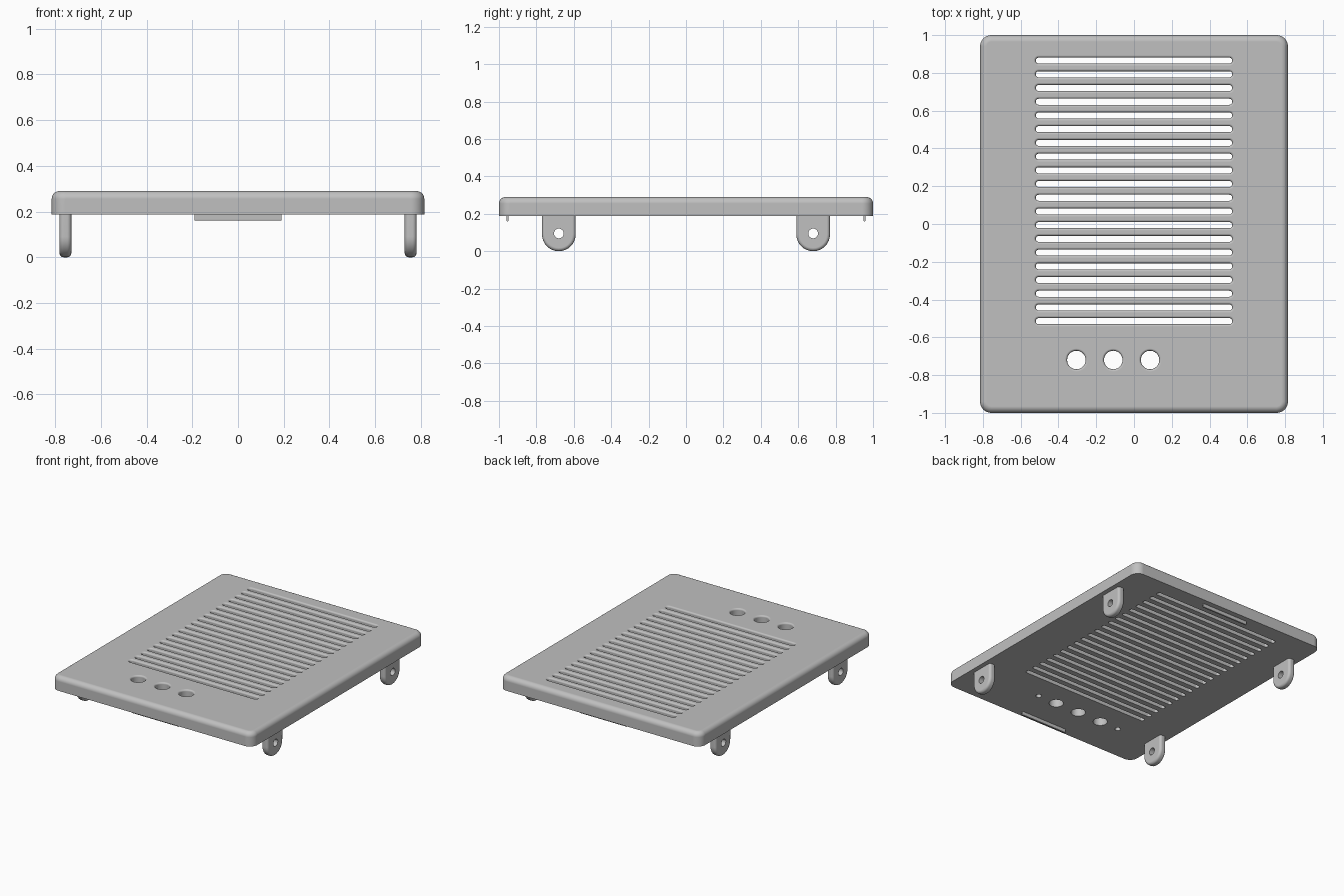
import bpy, bmesh, math
from mathutils import Vector

if "Cube" in bpy.data.objects:
    bpy.data.objects.remove(bpy.data.objects["Cube"], do_unlink=True)

grey = bpy.data.materials.new("light grey plastic")
grey.use_nodes = True
COLOUR = (0.527, 0.527, 0.527, 1)
grey.diffuse_color = COLOUR
grey.node_tree.nodes["Principled BSDF"].inputs["Base Color"].default_value = COLOUR

BOTTOM, TOP = 0.187, 0.29


def rounded_rect(hx, hy, r, steps=8):
    """Outline of a rounded rectangle; also gives stadiums and circles."""
    points = []
    for k, (sx, sy) in enumerate([(1, 1), (-1, 1), (-1, -1), (1, -1)]):
        for i in range(steps + 1):
            a = math.pi / 2 * (k + i / steps)
            points.append((sx * (hx - r) + r * math.cos(a), sy * (hy - r) + r * math.sin(a)))
    return points


def loft(bm, centre, half, r, levels, axis="z"):
    """Stack rounded rectangles; each level is (distance along axis, outline growth)."""
    rings = []
    for d, grow in levels:
        outline = rounded_rect(half[0] + grow, half[1] + grow, r + grow)
        ring = []
        for u, v in outline:
            p = Vector((u, v, d)) if axis == "z" else Vector((d, u, v))
            ring.append(bm.verts.new(p + Vector(centre)))
        rings.append(ring)
    n = len(rings[0])
    for low, high in zip(rings, rings[1:]):
        for i in range(n):
            j = (i + 1) % n
            bm.faces.new((low[i], low[j], high[j], high[i]))
    bm.faces.new(rings[0][::-1])
    bm.faces.new(rings[-1])


def finish(bm, name):
    bmesh.ops.remove_doubles(bm, verts=bm.verts, dist=0.00001)
    bmesh.ops.recalc_face_normals(bm, faces=bm.faces)
    mesh = bpy.data.meshes.new(name)
    bm.to_mesh(mesh)
    bm.free()
    mesh.materials.append(grey)
    ob = bpy.data.objects.new(name, mesh)
    bpy.context.collection.objects.link(ob)
    return ob


def activate(ob):
    bpy.ops.object.select_all(action="DESELECT")
    ob.select_set(True)
    bpy.context.view_layer.objects.active = ob


def cut(ob, cutter):
    cutter.hide_render = True
    activate(ob)
    mod = ob.modifiers.new("cut", "BOOLEAN")
    mod.operation, mod.solver, mod.object = "DIFFERENCE", "EXACT", cutter
    bpy.ops.object.modifier_apply(modifier=mod.name)
    bpy.data.objects.remove(cutter, do_unlink=True)


def smooth(ob):
    activate(ob)
    bpy.ops.object.shade_smooth_by_angle(angle=math.radians(35))
    mod = ob.modifiers.new("even_shading", "WEIGHTED_NORMAL")
    mod.keep_sharp = True
    mod.weight = 100


def quarter(radius, steps=5):
    """Pairs (along, across) round a quarter-circle edge."""
    for i in range(steps + 1):
        a = math.pi / 2 * i / steps
        yield radius * math.sin(a), radius * (1 - math.cos(a))


# Panel with rounded corners and a rounded top edge
EDGE = 0.035
bm = bmesh.new()
loft(bm, (0, 0, 0), (0.815, 1), 0.06,
     [(BOTTOM, 0)] + [(TOP - EDGE + up, -inward) for up, inward in quarter(EDGE)])
panel = finish(bm, "panel")

# Vent slots and round button holes, softened at the top
LIP = 0.012
flare = [(BOTTOM - 0.05, 0)] + [(TOP - LIP + up, out) for up, out in quarter(LIP)]
flare.append((TOP + 0.02, LIP))
bm = bmesh.new()
for i in range(20):
    loft(bm, (0, 0.865 - i * 0.0726, 0), (0.52, 0.016), 0.0159, flare)
for x in (-0.305, -0.11, 0.085):
    loft(bm, (x, -0.72, 0), (0.049, 0.049), 0.049, flare)
# Blind screw holes underneath
for side in (-1, 1):
    loft(bm, (-0.11 + side * 0.35, -0.72, 0), (0.02, 0.02), 0.02,
         [(BOTTOM - 0.05, 0), (BOTTOM + 0.06, 0)])
cut(panel, finish(bm, "opening_cutter"))
smooth(panel)

# Four mounting lugs with rounded edges and a cross hole
HALF, ROUND = 0.026, 0.018
side_curve = [(HALF - ROUND + along, -inward) for along, inward in quarter(ROUND)]
lug_levels = [(-d, g) for d, g in reversed(side_curve)] + side_curve
for x, x_name in ((-0.755, "right"), (0.755, "left")):
    for y, y_name in ((-0.68, "front"), (0.68, "back")):
        bm = bmesh.new()
        loft(bm, (x, y, 0.14), (0.09, 0.14), 0.09, lug_levels, "x")
        lug = finish(bm, f"{y_name}_{x_name}_lug")
        bm = bmesh.new()
        loft(bm, (x, y, 0.095), (0.026, 0.026), 0.026, [(-0.1, 0), (0.1, 0)], "x")
        cut(lug, finish(bm, "lug_hole_cutter"))
        smooth(lug)

# Thin clip tabs under the front and back edges
for y, y_name in ((-0.955, "front"), (0.955, "back")):
    bm = bmesh.new()
    loft(bm, (0, y, 0.18), (0.006, 0.02), 0.005, [(-0.19, 0), (0.19, 0)], "x")
    smooth(finish(bm, f"{y_name}_clip_tab"))
